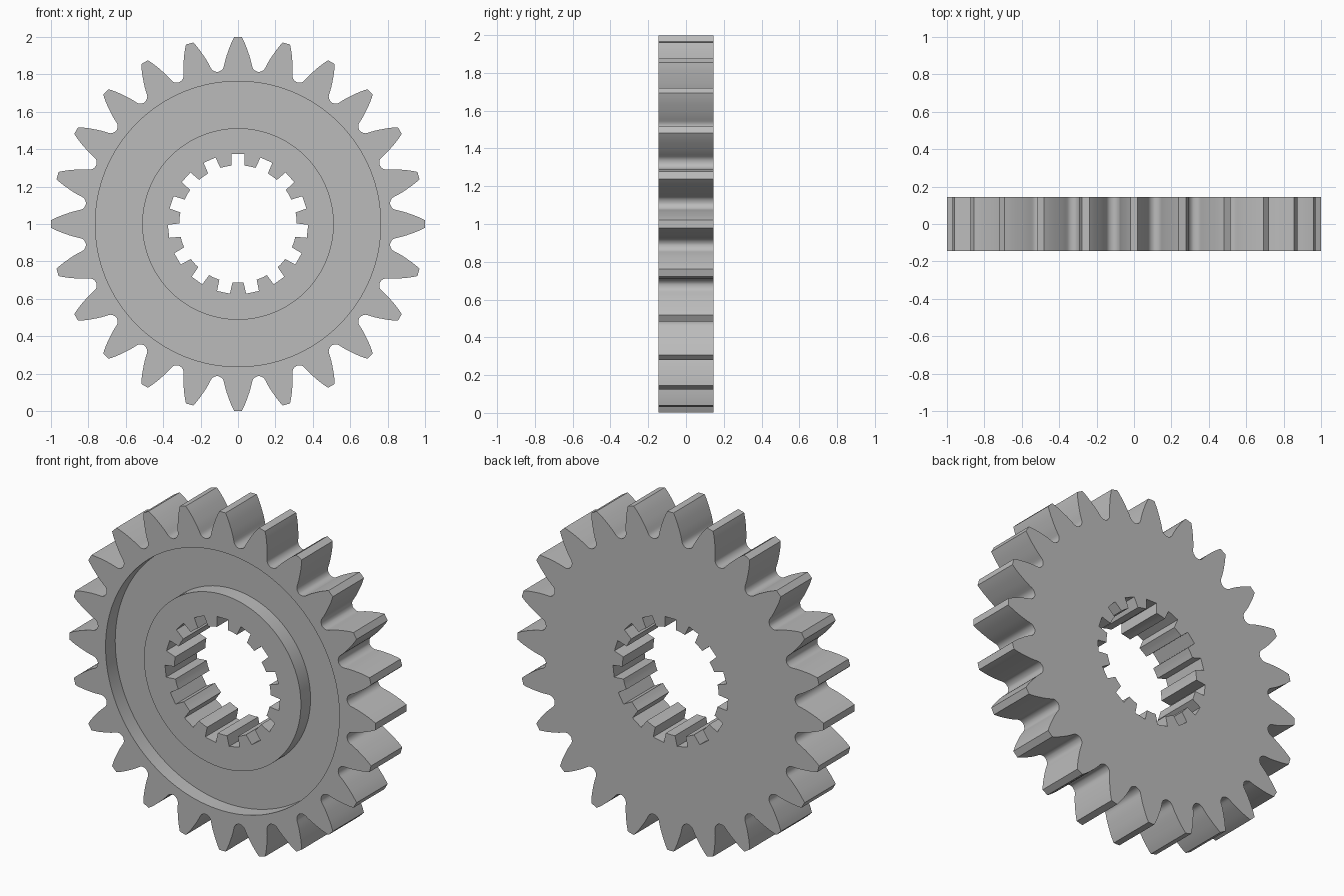
import bpy
import bmesh
import math

cube = bpy.data.objects.get("Cube")
if cube:
    bpy.data.objects.remove(cube, do_unlink=True)

TEETH, SPLINES = 24, 15
FRONT, BACK, FLOOR = -0.145, 0.145, -0.055
RECESS_OUTER, RECESS_INNER = 0.763, 0.512


def circle(radius, count=128):
    return [(2 * math.pi * i / count, radius) for i in range(count)]


def repeat(half, count):
    """Mirror a half profile of (angle, radius) and repeat it round the axis."""
    unit = [(-a, r) for a, r in reversed(half)] + half
    step = 2 * math.pi / count
    return [(a + i * step, r) for i in range(count) for a, r in unit]


# Gear tooth: half width and height from tip, down the flank, into the root fillet
tooth = [(0.02, 0.999), (0.03, 0.98), (0.039, 0.96), (0.047, 0.94),
         (0.054, 0.92), (0.061, 0.9), (0.067, 0.88), (0.072, 0.86),
         (0.075, 0.845), (0.078, 0.835), (0.084, 0.826), (0.093, 0.819),
         (0.103, 0.814)]
outer_profile = repeat([(math.atan2(w, h), math.hypot(w, h)) for w, h in tooth], TEETH)

# Bore spline: one notch out to the large radius, then the land between notches
half_step = math.pi / SPLINES
notch = [(0.093, 0.375), (0.115, 0.314), (half_step * 0.9, 0.314)]
bore_profile = repeat(notch, SPLINES)

bm = bmesh.new()


def loop(profile, y):
    verts = [bm.verts.new((r * math.sin(a), y, 1 + r * math.cos(a))) for a, r in profile]
    for a, b in zip(verts, verts[1:] + verts[:1]):
        bm.edges.new((a, b))
    return verts


def cap(*loops):
    """Fill the flat ring between two loops."""
    edges = [bm.edges.get((a, b)) for vs in loops for a, b in zip(vs, vs[1:] + vs[:1])]
    bmesh.ops.triangle_fill(bm, use_beauty=True, edges=edges, normal=(0, -1, 0))


def wall(first, second):
    """Join two matching loops with quads."""
    n = len(first)
    for i in range(n):
        j = (i + 1) % n
        bm.faces.new((first[i], first[j], second[j], second[i]))


outer_front, outer_back = loop(outer_profile, FRONT), loop(outer_profile, BACK)
bore_front, bore_back = loop(bore_profile, FRONT), loop(bore_profile, BACK)
rim_front, rim_floor = loop(circle(RECESS_OUTER), FRONT), loop(circle(RECESS_OUTER), FLOOR)
hub_front, hub_floor = loop(circle(RECESS_INNER), FRONT), loop(circle(RECESS_INNER), FLOOR)

# Flat faces: back, toothed rim, recess floor, hub
cap(outer_back, bore_back)
cap(outer_front, rim_front)
cap(rim_floor, hub_floor)
cap(hub_front, bore_front)

# Walls: teeth, bore, both sides of the recess
wall(outer_front, outer_back)
wall(bore_front, bore_back)
wall(rim_front, rim_floor)
wall(hub_front, hub_floor)
bmesh.ops.recalc_face_normals(bm, faces=bm.faces)

mesh = bpy.data.meshes.new("spur_gear")
bm.to_mesh(mesh)
bm.free()
gear = bpy.data.objects.new("spur_gear", mesh)
bpy.context.collection.objects.link(gear)

# Plain grey steel
steel = bpy.data.materials.new("grey_steel")
steel.use_nodes = True
colour = (0.5, 0.5, 0.5, 1)
steel.diffuse_color = colour
steel.node_tree.nodes["Principled BSDF"].inputs["Base Color"].default_value = colour
mesh.materials.append(steel)

bpy.ops.object.select_all(action="DESELECT")
gear.select_set(True)
bpy.context.view_layer.objects.active = gear
bpy.ops.object.shade_smooth_by_angle(angle=math.radians(30))
